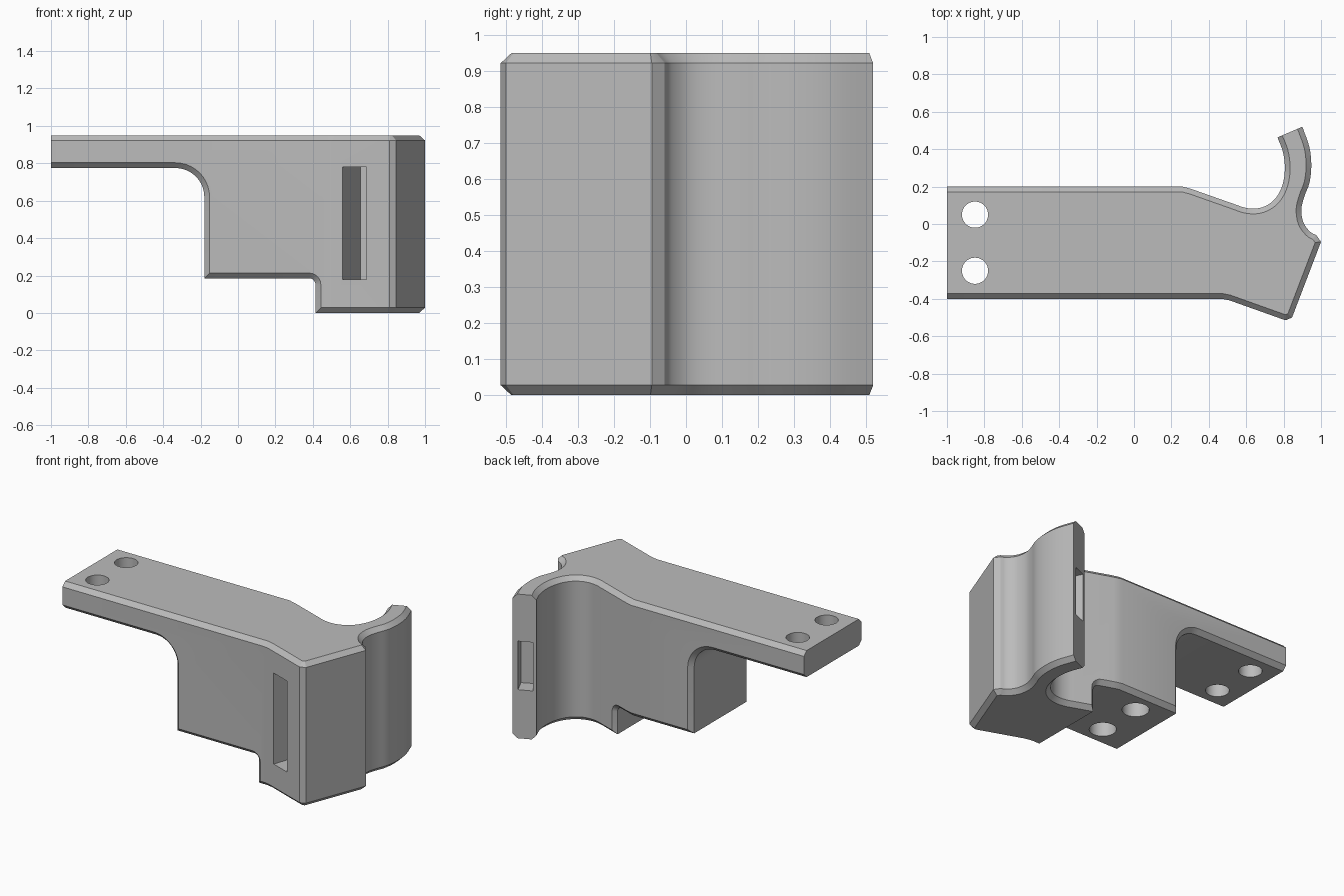
import bpy, bmesh, math
from mathutils import Vector, Matrix

cube = bpy.data.objects.get("Cube")
if cube:
    bpy.data.objects.remove(cube, do_unlink=True)

HEIGHT = 0.95
CHAMFER = 0.028


def spline(points, steps=4):
    """Smooth curve through the points."""
    p = [Vector(q) for q in points]
    p = [2 * p[0] - p[1]] + p + [2 * p[-1] - p[-2]]
    out = []
    for a, b, c, d in zip(p, p[1:], p[2:], p[3:]):
        for i in range(steps):
            t = i / steps
            out.append(0.5 * (2 * b + (c - a) * t + (2 * a - 5 * b + 4 * c - d) * t * t
                              + (3 * b - a - 3 * c + d) * t ** 3))
    return out + [p[-2]]


def arc(cx, cz, r, start, end, n=10):
    angles = [math.radians(start + (end - start) * i / n) for i in range(n + 1)]
    return [(cx + r * math.cos(a), cz + r * math.sin(a)) for a in angles]


def make_object(name, bm):
    bmesh.ops.recalc_face_normals(bm, faces=bm.faces)
    mesh = bpy.data.meshes.new(name)
    bm.to_mesh(mesh)
    bm.free()
    obj = bpy.data.objects.new(name, mesh)
    bpy.context.collection.objects.link(obj)
    return obj


def prism(name, outline, direction, lift):
    """Extrude an outline, placed in 3D by the lift function."""
    bm = bmesh.new()
    face = bm.faces.new([bm.verts.new(lift(*p)) for p in outline])
    new = bmesh.ops.extrude_face_region(bm, geom=[face])["geom"]
    bmesh.ops.translate(bm, vec=direction,
                        verts=[v for v in new if isinstance(v, bmesh.types.BMVert)])
    return make_object(name, bm)


def box(name, center, size, angle):
    bm = bmesh.new()
    place = Matrix.Translation(center) @ Matrix.Rotation(math.radians(angle), 4, "Z")
    bmesh.ops.create_cube(bm, size=1, matrix=place @ Matrix.Diagonal((*size, 1)))
    return make_object(name, bm)


def cylinder(name, x, y, z0, z1, r):
    bm = bmesh.new()
    bmesh.ops.create_cone(bm, cap_ends=True, segments=40, radius1=r, radius2=r, depth=z1 - z0,
                          matrix=Matrix.Translation((x, y, (z0 + z1) / 2)))
    return make_object(name, bm)


def cut(obj, cutter):
    """Subtract the cutter, then delete it."""
    cutter.hide_render = True
    mod = obj.modifiers.new("cut", "BOOLEAN")
    mod.operation = "DIFFERENCE"
    mod.solver = "EXACT"
    mod.object = cutter
    bpy.context.view_layer.update()
    mesh = bpy.data.meshes.new_from_object(obj.evaluated_get(bpy.context.evaluated_depsgraph_get()))
    obj.modifiers.clear()
    obj.data = mesh
    bpy.data.objects.remove(cutter, do_unlink=True)


# Plan outline: straight arm, angled block, hooked lip
outer_lip = spline([(0.975, -0.06), (0.94, -0.04), (0.905, 0.01), (0.895, 0.08), (0.912, 0.15),
                    (0.938, 0.22), (0.948, 0.31), (0.938, 0.41), (0.90, 0.52)])
inner_lip = spline([(0.767, 0.463), (0.795, 0.39), (0.806, 0.32), (0.803, 0.25), (0.785, 0.185),
                    (0.75, 0.13), (0.7, 0.095), (0.645, 0.082), (0.59, 0.088), (0.54, 0.105)])
outline = [(-1, -0.4), (0.47, -0.4), (0.51, -0.408), (0.81, -0.515), (0.845, -0.5), (1, -0.095)]
outline += outer_lip + inner_lip + [(0.31, 0.186), (0.26, 0.2), (-1, 0.2)]
bracket = prism("hook_bracket", outline, (0, 0, HEIGHT), lambda x, y: (x, y, 0))

# Stepped underside
step = [(-1.2, -0.2), (-1.2, 0.775)] + arc(-0.335, 0.62, 0.155, 90, 0)
step += [(-0.18, 0.185)] + arc(0.38, 0.15, 0.035, 90, 0, 5) + [(0.415, -0.2)]
cut(bracket, prism("step_cutter", step, (0, 2, 0), lambda x, z: (x, -1, z)))


# Chamfer where the side walls meet the top and underside
def is_wall(face):
    n, c = face.normal, face.calc_center_median()
    return abs(n.z) < 0.01 and not (n.x < -0.99 and c.x < 0.5)


def is_end(face):
    c, n = face.calc_center_median(), face.normal
    return c.x < -0.99 or (c.y > 0.45 and n.y > 0.8 and n.x < 0 and abs(n.z) < 0.01)


bm = bmesh.new()
bm.from_mesh(bracket.data)
bmesh.ops.remove_doubles(bm, verts=bm.verts, dist=0.0005)
bm.normal_update()
edges = [e for e in bm.edges if len(e.link_faces) == 2
         and is_wall(e.link_faces[0]) != is_wall(e.link_faces[1])
         and not any(is_end(f) for f in e.link_faces)
         and e.calc_face_angle() > 0.6]
bmesh.ops.bevel(bm, geom=edges, offset=CHAMFER, segments=1, affect="EDGES",
                profile=0.5, clamp_overlap=False)
bm.to_mesh(bracket.data)
bm.free()

# Screw holes through the arm and blind holes under the body
for y in (0.05, -0.25):
    cut(bracket, cylinder("arm_hole_cutter", -0.85, y, 0.6, 1.1, 0.07))
    cut(bracket, cylinder("body_hole_cutter", 0.03, y, 0, 0.55, 0.08))

# Slanted pocket in the block and small pocket in the lip end
cut(bracket, box("block_slot_cutter", (0.625, -0.44, 0.48), (0.137, 0.6, 0.6), -18.5))
cut(bracket, box("lip_slot_cutter", (0.829, 0.486, 0.48), (0.092, 0.2, 0.32), 25))

# Material and shading
grey = bpy.data.materials.new("plain_grey")
grey.use_nodes = True
grey.diffuse_color = (0.5, 0.5, 0.5, 1)
for node in grey.node_tree.nodes:
    if node.type == "BSDF_PRINCIPLED":
        node.inputs["Base Color"].default_value = (0.5, 0.5, 0.5, 1)
bracket.data.materials.clear()
bracket.data.materials.append(grey)

bpy.ops.object.select_all(action="DESELECT")
bracket.select_set(True)
bpy.context.view_layer.objects.active = bracket
bpy.ops.object.shade_smooth_by_angle(angle=math.radians(25))
